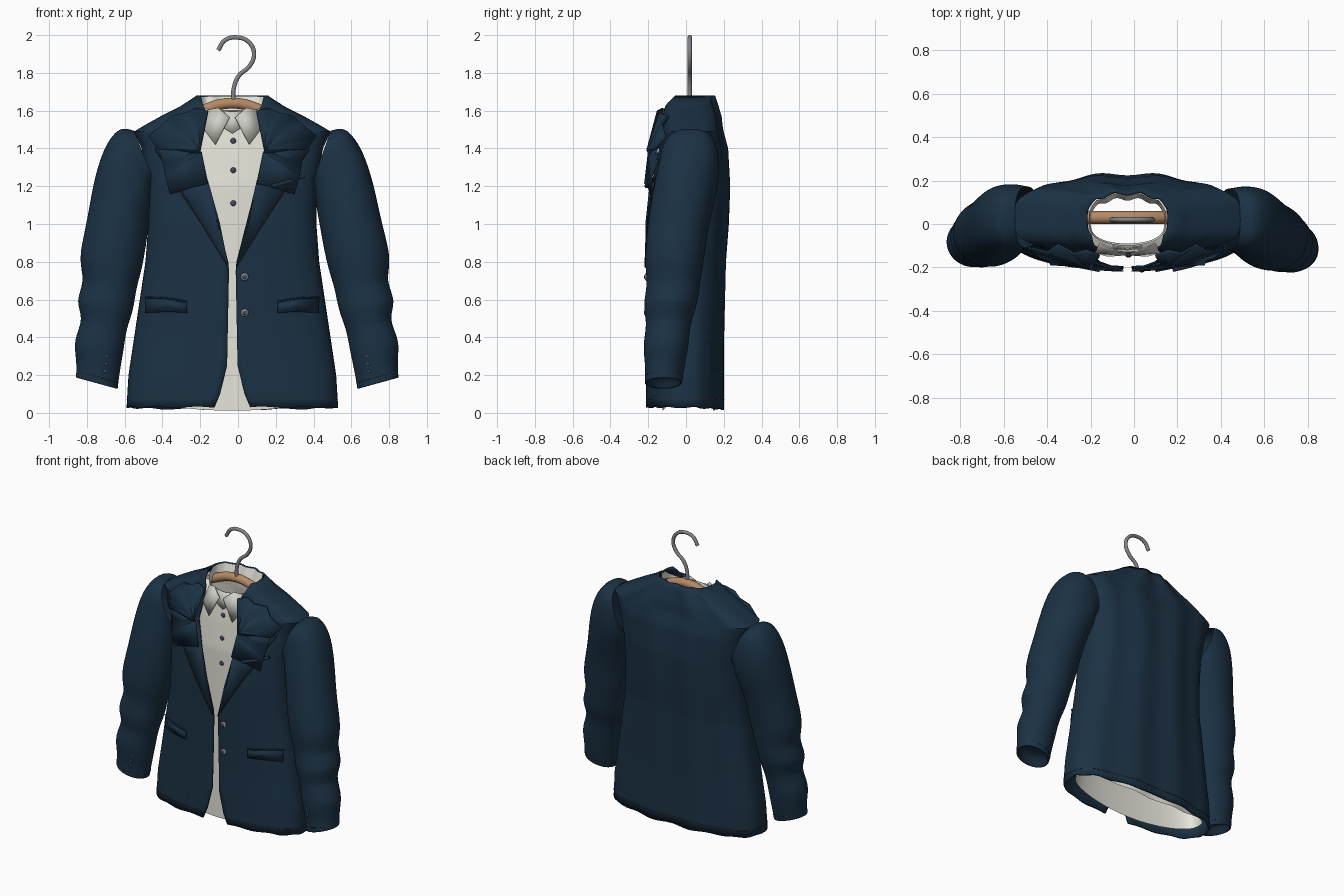
import bpy, bmesh, math
from mathutils import Vector

cube = bpy.data.objects.get("Cube")
if cube:
    bpy.data.objects.remove(cube, do_unlink=True)


def material(name, r, g, b):
    m = bpy.data.materials.new(name)
    m.use_nodes = True
    m.diffuse_color = (r, g, b, 1)
    m.node_tree.nodes["Principled BSDF"].inputs["Base Color"].default_value = (r, g, b, 1)
    return m


NAVY = material("navy cloth", 0.011, 0.031, 0.058)
LINING = material("dark lining", 0.008, 0.020, 0.038)
CREAM = material("cream shirt", 0.80, 0.79, 0.71)
COLLAR = material("pale grey collar", 0.62, 0.62, 0.57)
WOOD = material("hanger wood", 0.46, 0.25, 0.13)
METAL = material("hook steel", 0.22, 0.23, 0.25)
BUTTON = material("button slate", 0.05, 0.07, 0.10)
STITCH = material("brown stitching", 0.045, 0.035, 0.035)

MID = -0.03  # the coat hangs slightly off centre

# Jacket levels: height, half width, front depth, back depth, roundness
TORSO = [(0.03, 0.56, -0.215, 0.20, 0.7), (0.2, 0.55, -0.21, 0.20, 0.7), (0.4, 0.52, -0.205, 0.20, 0.7),
         (0.8, 0.46, -0.205, 0.21, 0.7), (1.0, 0.445, -0.205, 0.225, 0.65), (1.2, 0.445, -0.19, 0.232, 0.6),
         (1.4, 0.48, -0.15, 0.22, 0.55), (1.49, 0.52, -0.135, 0.195, 0.5), (1.52, 0.47, -0.13, 0.19, 0.5),
         (1.57, 0.38, -0.13, 0.185, 0.55), (1.62, 0.28, -0.125, 0.17, 0.6), (1.68, 0.19, -0.11, 0.15, 0.65)]
# Shirt levels, hanging flatter inside the jacket and ending in a neck band
SHIRT = [(0.03, 0.50, -0.125, 0.15, 0.7), (0.8, 0.42, -0.135, 0.165, 0.65), (1.2, 0.415, -0.145, 0.19, 0.6),
         (1.4, 0.44, -0.13, 0.19, 0.55), (1.5, 0.46, -0.118, 0.17, 0.5), (1.57, 0.355, -0.115, 0.16, 0.55),
         (1.6, 0.17, -0.09, 0.115, 0.65), (1.675, 0.178, -0.10, 0.138, 0.65)]
# Front opening: height, half gap
GAP = [(0.03, 0.095), (0.1, 0.065), (0.25, 0.028), (0.75, 0.018), (0.8, 0.022),
       (1.2, 0.125), (1.38, 0.175), (1.5, 0.15), (1.6, 0.14), (1.64, 0.16), (1.68, 0.17)]


def sample(table, z):
    z = min(max(z, table[0][0]), table[-1][0])
    for a, b in zip(table, table[1:]):
        if z <= b[0]:
            f = (z - a[0]) / (b[0] - a[0])
            return [p + (q - p) * f for p, q in zip(a[1:], b[1:])]


def shell_point(t, z, table=TORSO):
    rx, yf, yb, power = sample(table, z)
    c = math.cos(t)
    y = (yf + yb) / 2 - math.copysign(abs(c) ** power, c) * (yb - yf) / 2
    if c < 0:  # soft drape folds on the back
        y += 0.008 * c * math.cos(10 * t)
    return Vector((MID + rx * math.sin(t), y, z))


def front(x, z, lift, table=TORSO):
    s = max(-1, min(1, (x - MID) / sample(table, z)[0]))
    return Vector((x, shell_point(math.asin(s), z, table).y - lift, z))


def finish(name, bm, mats, angle=40):
    me = bpy.data.meshes.new(name)
    bm.to_mesh(me)
    bm.free()
    for m in mats:
        me.materials.append(m)
    me.polygons.foreach_set("use_smooth", [True] * len(me.polygons))
    me.set_sharp_from_angle(angle=math.radians(angle))
    ob = bpy.data.objects.new(name, me)
    bpy.context.collection.objects.link(ob)
    return ob


def loft(name, rings, mats, closed=True, inner_from=None):
    bm = bmesh.new()
    rows = [[bm.verts.new(p) for p in r] for r in rings]
    n = len(rows[0])
    for i, (a, b) in enumerate(zip(rows, rows[1:])):
        for j in range(n if closed else n - 1):
            k = (j + 1) % n
            f = bm.faces.new((a[j], a[k], b[k], b[j]))
            f.material_index = int(inner_from is not None and i >= inner_from)
    if inner_from is not None:
        bm.faces.new(rows[-1]).material_index = 1
        bmesh.ops.recalc_face_normals(bm, faces=bm.faces)
    return finish(name, bm, mats)


def thicken(ob, depth):
    mod = ob.modifiers.new("thickness", "SOLIDIFY")
    mod.thickness, mod.offset = depth, -1


def fan(name, hub, rim, mat, depth=0.012, smooth=12, table=TORSO):
    """Pleated plate: points are (x, z, lift off the cloth below)."""
    bm = bmesh.new()
    h = bm.verts.new(front(*hub, table))
    vs = [bm.verts.new(front(*p, table)) for p in rim]
    for a, b in zip(vs, vs[1:]):
        bm.faces.new((h, a, b))
    for f in bm.faces:
        f.normal_update()
        if f.normal.y > 0:
            f.normal_flip()
    thicken(finish(name, bm, [mat], smooth), depth)


def tube(name, pts, radius, mat):
    cu = bpy.data.curves.new(name, "CURVE")
    cu.dimensions, cu.bevel_depth, cu.bevel_resolution = "3D", radius, 3
    cu.use_fill_caps = True
    sp = cu.splines.new("BEZIER")
    sp.bezier_points.add(len(pts) - 1)
    for p, co in zip(sp.bezier_points, pts):
        p.co = co
        p.handle_left_type = p.handle_right_type = "AUTO"
    sp.resolution_u = 6
    cu.materials.append(mat)
    bpy.context.collection.objects.link(bpy.data.objects.new(name, cu))


def button(name, loc, radius, mat=BUTTON):
    bm = bmesh.new()
    bmesh.ops.create_uvsphere(bm, u_segments=16, v_segments=8, radius=radius)
    bmesh.ops.scale(bm, vec=(1, 0.5, 1), verts=bm.verts)
    bmesh.ops.translate(bm, vec=loc, verts=bm.verts)
    finish(name, bm, [mat])


# Jacket body, open down the front
levels = sorted({round(0.03 + 0.05 * i, 3) for i in range(33)} | {r[0] for r in TORSO} | {r[0] for r in GAP})
N = 88
rings = []
for z in levels:
    t0 = math.asin(min(0.95, sample(GAP, z)[0] / sample(TORSO, z)[0]))
    ring = [shell_point(t0 + (2 * math.pi - 2 * t0) * j / N, z) for j in range(N + 1)]
    if z < 0.04:
        for j, p in enumerate(ring):
            p.z += 0.004 * math.sin(j * 0.9) - 0.012 * max(0, -math.cos(2 * math.pi * (j / N)))
    rings.append(ring)
thicken(loft("jacket_body", rings, [NAVY], closed=False), 0.012)

# Hem stitching
hem = [shell_point(0.2 + (2 * math.pi - 0.4) * j / N, 0.07) for j in range(N + 1)]
tube("hem_stitching", hem, 0.002, STITCH)

# Shirt: neckline dips at the front, tails hang lowest at front and back
rings = []
for z in [0.012] + [z for z in levels[1:] if z < 1.57] + [1.57, 1.585, 1.6, 1.64, 1.675]:
    ring = [shell_point(2 * math.pi * j / N, z, SHIRT) for j in range(N)]
    for j, p in enumerate(ring):
        t = 2 * math.pi * j / N
        p.z -= 0.085 * max(0, math.cos(t)) ** 0.6 * max(0, z - 1.5) / 0.18
        if z < 0.02:
            p.z += 0.05 * math.sin(t) ** 2
    rings.append(ring)
loft("shirt", rings, [CREAM])

# Sleeves: outer x, outer z, inner x, inner z, front y, back y
SLEEVE = [(0.52, 1.495, 0.415, 1.21, -0.12, 0.165), (0.585, 1.515, 0.42, 1.2, -0.13, 0.17),
          (0.635, 1.475, 0.425, 1.18, -0.14, 0.175), (0.69, 1.39, 0.43, 1.13, -0.155, 0.175),
          (0.745, 1.22, 0.44, 1.06, -0.185, 0.16), (0.783, 1.0, 0.46, 0.93, -0.208, 0.115),
          (0.835, 0.81, 0.487, 0.77, -0.223, 0.095), (0.795, 0.70, 0.525, 0.66, -0.203, 0.075),
          (0.855, 0.59, 0.54, 0.54, -0.233, 0.062), (0.805, 0.50, 0.58, 0.45, -0.205, 0.022),
          (0.868, 0.385, 0.597, 0.33, -0.233, 0.017), (0.85, 0.28, 0.62, 0.22, -0.215, -0.005),
          (0.855, 0.195, 0.632, 0.135, -0.22, -0.02), (0.855, 0.185, 0.632, 0.125, -0.22, -0.02),
          (0.84, 0.185, 0.647, 0.13, -0.20, -0.035), (0.835, 0.26, 0.64, 0.20, -0.20, -0.03)]


def sleeve_ring(row, side, count=20):
    xo, zo, xi, zi, yf, yb = row
    shift = 0.03 if side < 0 else 0
    power = 0.8 if zo > 1.3 else 1  # squarer at the shoulder
    out = []
    for j in range(count):
        u, v = (math.copysign(abs(w) ** power, w) for w in
                (math.cos(2 * math.pi * j / count), math.sin(2 * math.pi * j / count)))
        z = (zo + zi) / 2 + u * (zo - zi) / 2
        x = side * ((xo + xi) / 2 + u * (xo - xi) / 2) - 0.02 * z
        out.append(Vector((x, (yf + yb) / 2 + v * (yb - yf) / 2 + shift * (1 - z / 2), z)))
    return out


for side, word in ((-1, "right"), (1, "left")):
    ob = loft(f"{word}_sleeve", [sleeve_ring(r, side) for r in SLEEVE], [NAVY, LINING], inner_from=13)
    sub = ob.modifiers.new("smooth", "SUBSURF")
    sub.levels = sub.render_levels = 2
    cuff = sleeve_ring((0.85, 0.22, 0.63, 0.16, -0.216, -0.018), side, 32)
    tube(f"{word}_cuff_stitching", cuff + cuff[:1], 0.002, STITCH)
    for i in range(3):
        button(f"{word}_cuff_button_{i}", (side * (0.70 - 0.006 * i) - 0.005,
               -0.212 + (0.027 if side < 0 else 0), 0.22 + 0.04 * i), 0.009)

    # Lapels, folded collar and shirt collar wings, given outward from the middle
    def at(points):
        return [(MID + side * x, z, lift) for x, z, lift in points]

    fan(f"{word}_jacket_collar", at([(0.17, 1.39, 0.065)])[0],
        at([(0.13, 1.60, 0.035), (0.19, 1.615, 0.025), (0.25, 1.59, 0.045), (0.32, 1.575, 0.02),
            (0.37, 1.53, 0.045), (0.445, 1.465, 0.03), (0.40, 1.40, 0.06), (0.17, 1.37, 0.05)]), NAVY)
    fan(f"{word}_lapel", at([(0.165, 1.385, 0.055)])[0],
        at([(0.39, 1.395, 0.06), (0.37, 1.33, 0.04), (0.355, 1.25, 0.06), (0.33, 1.155, 0.04),
            (0.23, 1.19, 0.03), (0.13, 1.215, 0.04)]), NAVY)
    fan(f"{word}_lower_lapel", at([(0.13, 1.23, 0.012)])[0],
        at([(0.31, 1.22, 0.012), (0.23, 1.10, 0.012), (0.12, 0.93, 0.01),
            (0.02, 0.77, 0.008), (0.075, 1.0, 0.012)]), NAVY, 0.01, 60)
    line = [front(MID + side * (0.02 + 0.39 * f), 0.77 + 0.63 * f, 0.012) for f in (0, 0.2, 0.4, 0.6, 0.8, 1)]
    tube(f"{word}_lapel_stitching", line, 0.0025, STITCH)
    fan(f"{word}_collar_wing", at([(0.015, 1.565, 0.03)])[0],
        at([(0.075, 1.615, 0.03), (0.13, 1.605, 0.025), (0.15, 1.50, 0.02), (0.09, 1.42, 0.025)]),
        COLLAR, 0.006, 40, SHIRT)

    # Hip pocket flaps, with a raised middle fold
    fan(f"{word}_pocket", at([(0.34, 0.575, 0.02)])[0],
        at([(0.24, 0.59, 0.008), (0.24, 0.53, 0.01), (0.34, 0.535, 0.012), (0.46, 0.53, 0.01),
            (0.46, 0.61, 0.008), (0.35, 0.605, 0.01), (0.24, 0.59, 0.008)]), NAVY, 0.01)
    rim = [front(*p) for p in at([(0.24, 0.59, 0.01), (0.35, 0.606, 0.014), (0.46, 0.612, 0.01)])]
    tube(f"{word}_pocket_piping", rim, 0.005, NAVY)

# Breast pocket on the left
tube("breast_pocket", [front(x, z, 0.035) for x, z in ((0.18, 1.20), (0.27, 1.225), (0.35, 1.255))], 0.011, NAVY)

# Inner collar stand
fan("collar_stand", (MID, 1.48, 0.008), [(MID - 0.06, 1.52, 0.01), (MID - 0.07, 1.60, 0.02),
    (MID, 1.595, 0.02), (MID + 0.07, 1.60, 0.02), (MID + 0.06, 1.52, 0.01)], COLLAR, 0.006, 40, SHIRT)

# Buttons
for i, z in enumerate((1.44, 1.285, 1.11)):
    button(f"shirt_button_{i}", front(-0.025, z, 0.004, SHIRT), 0.015)
for i, z in enumerate((0.72, 0.53)):
    button(f"jacket_button_{i}", front(0.035, z, 0.006), 0.021, METAL)
    button(f"jacket_button_centre_{i}", front(0.035, z, 0.014), 0.011)

# Hanger and hook
tube("hanger", [(MID + x, 0.03, z) for x, z in
     ((-0.38, 1.47), (-0.2, 1.58), (0, 1.64), (0.2, 1.58), (0.38, 1.47))], 0.03, WOOD)
tube("hook", [(x, 0.02, z) for x, z in
     ((-0.025, 1.64), (-0.022, 1.72), (0.005, 1.785), (0.06, 1.835), (0.085, 1.9),
      (0.057, 1.963), (-0.01, 1.988), (-0.07, 1.972), (-0.105, 1.92))], 0.012, METAL)
